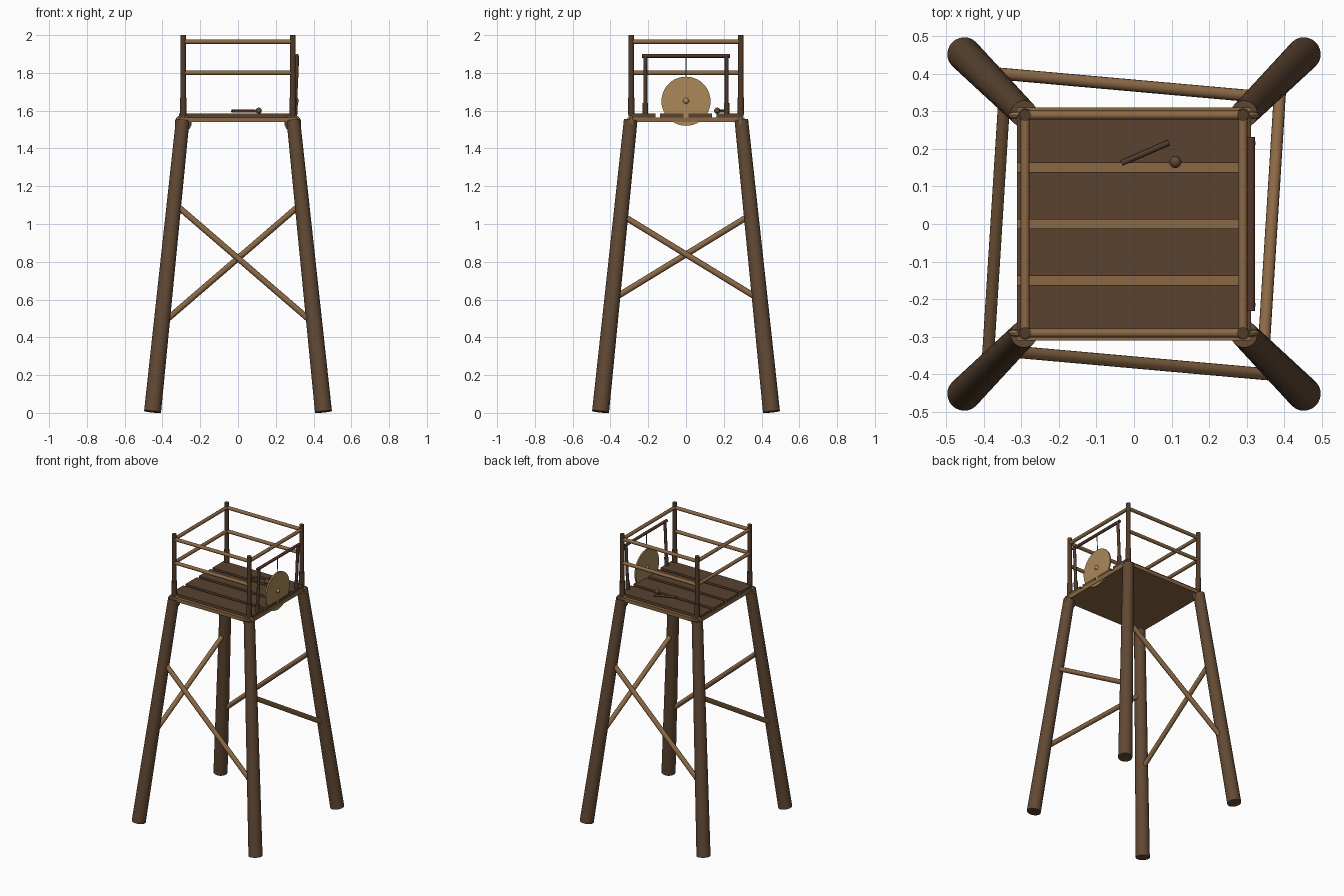
import bpy
import math
from mathutils import Vector

if "Cube" in bpy.data.objects:
    bpy.data.objects.remove(bpy.data.objects["Cube"], do_unlink=True)


def material(name, r, g, b):
    m = bpy.data.materials.new(name)
    m.use_nodes = True
    m.diffuse_color = (r, g, b, 1)
    m.node_tree.nodes["Principled BSDF"].inputs["Base Color"].default_value = (r, g, b, 1)
    return m


LOG = material("log brown", 0.12, 0.066, 0.034)
PLANK = material("plank brown", 0.10, 0.055, 0.028)
POLE = material("light pole wood", 0.26, 0.14, 0.06)
POST = material("dark post wood", 0.08, 0.044, 0.024)
BAR = material("reddish dark wood", 0.09, 0.038, 0.025)
BRASS = material("dull brass", 0.40, 0.25, 0.10)
ROPE = material("rope tan", 0.32, 0.19, 0.09)


def finish(name, mat, smooth=True):
    ob = bpy.context.object
    ob.name = name
    ob.data.materials.append(mat)
    if smooth:
        bpy.ops.object.shade_smooth_by_angle(angle=math.radians(40))
    return ob


def rod(name, a, b, r1, mat, r2=None, sides=16):
    """Round pole from a to b, tapering from r1 to r2."""
    a, b = Vector(a), Vector(b)
    d = b - a
    bpy.ops.mesh.primitive_cone_add(
        vertices=sides, radius1=r1, radius2=r1 if r2 is None else r2,
        depth=d.length, location=(a + b) / 2,
        rotation=d.to_track_quat('Z', 'Y').to_euler())
    return finish(name, mat)


def box(name, center, size, mat):
    bpy.ops.mesh.primitive_cube_add(size=1, location=center)
    bpy.context.object.scale = size
    bpy.ops.object.transform_apply(location=False, rotation=False)
    return finish(name, mat, False)


def ball(name, center, r, mat):
    bpy.ops.mesh.primitive_uv_sphere_add(segments=16, ring_count=10, radius=r, location=center)
    return finish(name, mat)


CORNERS = [(-1, -1), (1, -1), (1, 1), (-1, 1)]
NAMES = ["front_right", "front_left", "back_left", "back_right"]
SIDES = ["front", "left", "back", "right"]
P = 0.29


def leg_point(corner, z):
    s = 0.453 - 0.16 * z / 1.55
    return (corner[0] * s, corner[1] * s, z)


# Splayed legs, lashings and railing posts at each corner
for c, n in zip(CORNERS, NAMES):
    rod(n + "_leg", leg_point(c, 0.006), leg_point(c, 1.55), 0.045, LOG, 0.036, 24)
    bpy.ops.mesh.primitive_torus_add(
        major_radius=0.036, minor_radius=0.009, major_segments=20, minor_segments=8,
        location=(c[0] * P, c[1] * P, 1.535), rotation=(math.pi / 2, 0, 0))
    finish(n + "_lashing", ROPE)
    x, y = c[0] * P, c[1] * P
    rod(n + "_post", (x, y, 1.57), (x, y, 2.0), 0.015, POST)
    rod(n + "_post_sleeve", (x, y, 1.58), (x, y, 1.67), 0.018, POST)

# One diagonal brace and two rails per side; the gong side has no middle rail
for i, side in enumerate(SIDES):
    a, b = CORNERS[i], CORNERS[(i + 1) % 4]
    high, low = (1.11, 0.47) if i % 2 == 0 else (1.05, 0.60)
    rod(side + "_brace", leg_point(a, high), leg_point(b, low), 0.016, POLE)
    for label, z in (("top", 1.965), ("middle", 1.8)):
        if side == "left" and label == "middle":
            continue
        rod(f"{side}_{label}_rail", (a[0] * P, a[1] * P, z), (b[0] * P, b[1] * P, z), 0.012, POLE)

# Platform base with four planks laid over it
box("platform_base", (0, 0, 1.5525), (0.624, 0.62, 0.025), POLE)
for i in range(4):
    box(f"plank_{i + 1}", (0, -0.225 + 0.15 * i, 1.575), (0.624, 0.126, 0.02), PLANK)

# Gong frame leaning slightly outward
for s, n in ((-1, "front"), (1, "back")):
    y = s * 0.215
    rod(n + "_gong_post", (0.30, y, 1.575), (0.314, y, 1.89), 0.010, POST)
    rod(n + "_gong_post_foot", (0.30, y, 1.58), (0.303, y, 1.64), 0.014, POST)
rod("gong_bar", (0.312, -0.232, 1.89), (0.312, 0.232, 1.89), 0.010, BAR)
rod("gong_cord", (0.306, 0, 1.89), (0.304, 0, 1.77), 0.003, ROPE, sides=8)

# Gong disc with its boss
rod("gong_disc", (0.299, 0, 1.65), (0.309, 0, 1.65), 0.13, BRASS, sides=40)
ball("gong_boss", (0.306, 0, 1.652), 0.016, BRASS)

# Striker stick and ball lying on the deck
rod("striker_stick", (-0.033, 0.162, 1.597), (0.093, 0.217, 1.597), 0.008, POST, sides=10)
ball("striker_ball", (0.11, 0.165, 1.6), 0.016, LOG)
